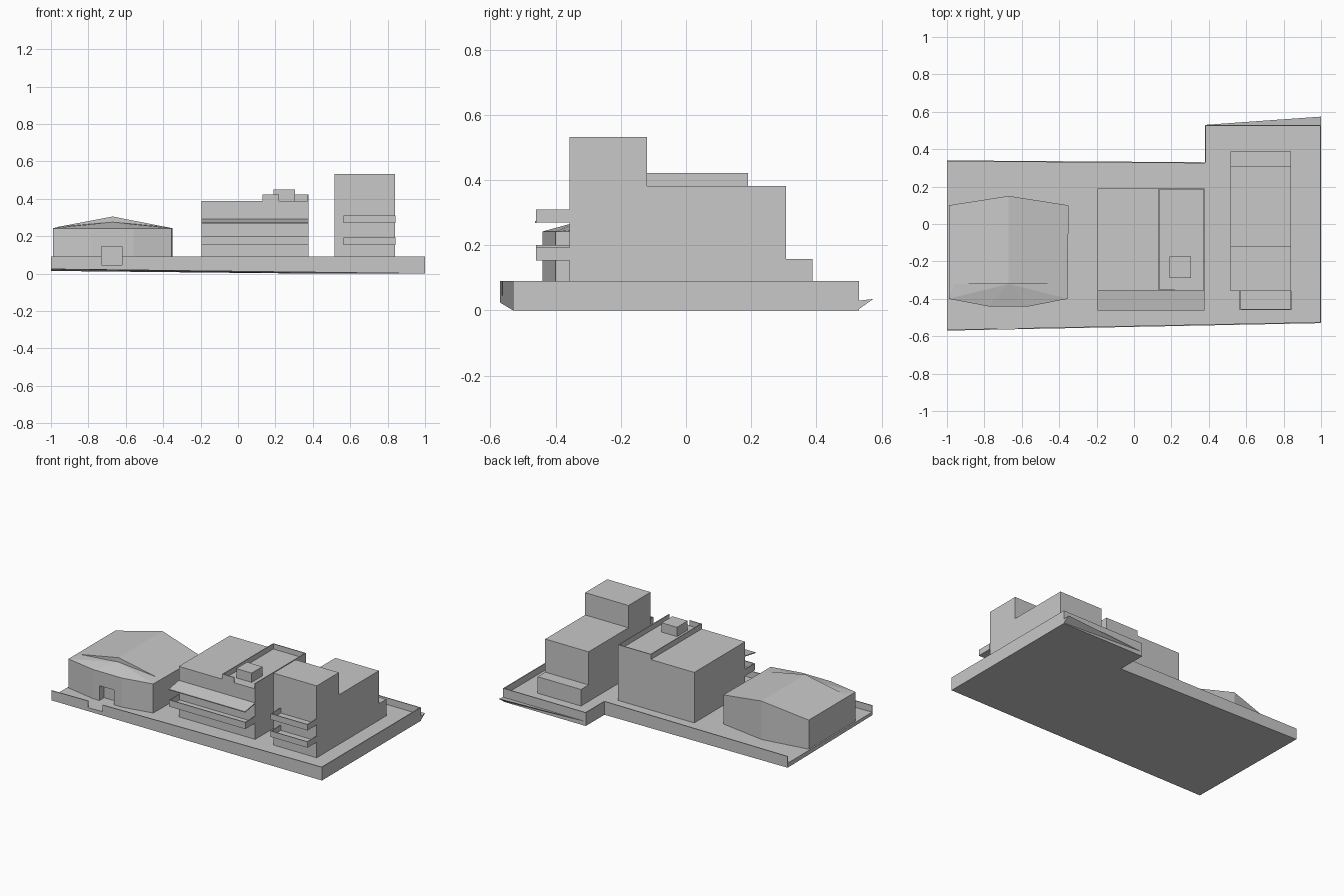
import bpy, bmesh
from mathutils import Vector

cube = bpy.data.objects.get("Cube")
if cube:
    bpy.data.objects.remove(cube, do_unlink=True)

GREY = (0.58, 0.58, 0.58, 1.0)
mat = bpy.data.materials.new("plain grey")
mat.use_nodes = True
mat.diffuse_color = GREY
bsdf = mat.node_tree.nodes["Principled BSDF"]
bsdf.inputs["Base Color"].default_value = GREY
bsdf.inputs["Roughness"].default_value = 0.9

FLOOR, RIM = 0.045, 0.09


def finish(name, bm, fix=True):
    if fix:
        bmesh.ops.recalc_face_normals(bm, faces=bm.faces)
    mesh = bpy.data.meshes.new(name)
    bm.to_mesh(mesh)
    bm.free()
    mesh.materials.append(mat)
    ob = bpy.data.objects.new(name, mesh)
    bpy.context.collection.objects.link(ob)
    return ob


def add_prism(bm, outline, low, high):
    """Closed prism; low and high are numbers or functions of x, y."""
    def level(z, p):
        return z(*p) if callable(z) else z
    bottom = [bm.verts.new((*p, level(low, p))) for p in outline]
    top = [bm.verts.new((*p, level(high, p))) for p in outline]
    bm.faces.new(bottom[::-1])
    bm.faces.new(top)
    n = len(outline)
    for i in range(n):
        j = (i + 1) % n
        bm.faces.new((bottom[i], bottom[j], top[j], top[i]))


def add_box(bm, x0, x1, y0, y1, z0, z1):
    add_prism(bm, [(x0, y0), (x1, y0), (x1, y1), (x0, y1)], z0, z1)


def add_wall(bm, a, b, low, high, t=0.006):
    """Thin upright wall on the left-hand side of the line a to b."""
    a, b = Vector(a), Vector(b)
    d = (b - a).normalized()
    n = Vector((-d.y, d.x)) * t
    add_prism(bm, [tuple(p) for p in (a, b, b + n, a + n)], low, high)


def box(name, *size):
    bm = bmesh.new()
    add_box(bm, *size)
    return finish(name, bm)


def tray(name, x0, x1, y0, y1, z0, z1, t=0.006):
    """Balcony with a floor and three upright sides, open at the top."""
    bm = bmesh.new()
    add_box(bm, x0, x1, y0, y1, z0, z0 + t)
    for a, b in (((x0, y1), (x0, y0)), ((x0, y0), (x1, y0)), ((x1, y0), (x1, y1))):
        add_wall(bm, a, b, z0, z1, t)
    return finish(name, bm)


# Ground slab with a slightly sloping underside
def underside(x, y):
    return max(0.0, 0.012 - 0.012 * x - 0.01 * (y > 0))


plot = [(-1, -0.57), (1, -0.53), (1, 0.53), (0.38, 0.53), (0.38, 0.33), (-1, 0.34)]
bm = bmesh.new()
add_prism(bm, plot, underside, FLOOR)
finish("ground_slab", bm)

# Low boundary wall, open on one end and at the entrance gap
def front_y(x):
    return -0.55 + 0.02 * x


bm = bmesh.new()
for x0, x1 in ((-1, -0.73), (-0.62, 1)):
    add_wall(bm, (x0, front_y(x0)), (x1, front_y(x1)), underside, RIM)
for a, b in zip(plot[1:], plot[2:]):
    add_wall(bm, a, b, underside, RIM)
finish("boundary_wall", bm)

# Sloping flap along the back edge
bm = bmesh.new()
flap = [bm.verts.new(p) for p in ((0.38, 0.53, 0.03), (1, 0.53, 0.004),
                                  (1, 0.574, 0.035), (1, 0.53, 0.03))]
for f in ((0, 1, 2), (0, 2, 3), (1, 3, 2), (0, 3, 1)):
    bm.faces.new([flap[i] for i in f])
finish("back_flap", bm)

# Low hall: walls with a doorway recess
EAVE, RIDGE, MID = 0.242, 0.305, -0.67
hall = [(-0.99, -0.40), (-0.78, -0.44), (-0.56, -0.44), (-0.355, -0.40),
        (-0.35, 0.10), (MID, 0.15), (-0.99, 0.10)]
bm = bmesh.new()
add_prism(bm, hall, FLOOR - 0.01, EAVE)
walls = finish("hall_walls", bm)
cutter = box("door_cutter", -0.73, -0.62, -0.5, -0.39, FLOOR, 0.145)
cut = walls.modifiers.new("doorway", "BOOLEAN")
cut.object = cutter
cut.solver = "EXACT"
bpy.context.view_layer.objects.active = walls
bpy.ops.object.modifier_apply(modifier=cut.name)
bpy.data.objects.remove(cutter, do_unlink=True)

# Hall roof: long gable with a lower hipped front
bm = bmesh.new()
fl, f1, f2, fr, br, bc, bl = [bm.verts.new((*p, EAVE)) for p in hall]
ridge_back = bm.verts.new((MID, 0.15, RIDGE))
ridge_front = bm.verts.new((MID, -0.32, RIDGE))
gable_l = bm.verts.new((-0.96, -0.32, 0.25))
gable_r = bm.verts.new((-0.39, -0.32, 0.25))
hip = bm.verts.new((MID, -0.32, 0.275))
for f in ((bl, gable_l, ridge_front, ridge_back), (br, ridge_back, ridge_front, gable_r),
          (bl, fl, gable_l), (br, gable_r, fr), (bl, ridge_back, bc), (bc, ridge_back, br),
          (gable_l, hip, ridge_front), (hip, gable_r, ridge_front),
          (fl, hip, gable_l), (fl, f1, hip), (f1, f2, hip), (f2, fr, hip),
          (fr, gable_r, hip), (fl, bl, bc, br, fr, f2, f1)):
    bm.faces.new(f)
finish("hall_roof", bm)

# Middle block with roof parapet and rooftop unit
X0, X1, Y0, Y1, ROOF = -0.195, 0.377, -0.355, 0.19, 0.387
box("middle_block", X0, X1, Y0, Y1, FLOOR - 0.01, ROOF)
bm = bmesh.new()
corners = [(0.22, Y0), (X1, Y0), (X1, Y1), (0.13, Y1), (0.13, Y0), (0.22, Y0)]
for a, b in zip(corners[1:], corners[2:]):
    add_wall(bm, a, b, ROOF - 0.004, 0.422)
finish("roof_parapet", bm)
box("rooftop_unit", 0.19, 0.305, -0.29, -0.175, ROOF - 0.004, 0.45)

# Sloping canopy and balcony on the middle block
bm = bmesh.new()
add_prism(bm, [(X0, -0.463), (X1, -0.463), (X1, Y0), (X0, Y0)],
          lambda x, y: 0.268 if y < -0.4 else 0.286,
          lambda x, y: 0.274 if y < -0.4 else 0.292)
finish("front_canopy", bm)
tray("middle_balcony", X0, X1, -0.46, Y0, 0.155, 0.2)

# Stepped tower from one side profile
profile = [(-0.357, FLOOR - 0.01), (0.388, FLOOR - 0.01), (0.388, 0.157), (0.307, 0.157),
           (0.307, 0.381), (-0.12, 0.381), (-0.12, 0.532), (-0.357, 0.532)]
bm = bmesh.new()
side = bm.faces.new([bm.verts.new((0.515, y, z)) for y, z in profile])
new = bmesh.ops.extrude_face_region(bm, geom=[side])["geom"]
bmesh.ops.translate(bm, vec=(0.325, 0, 0),
                    verts=[v for v in new if isinstance(v, bmesh.types.BMVert)])
if not side.is_valid or all(len(e.link_faces) == 2 for e in bm.edges):
    pass
else:
    bmesh.ops.holes_fill(bm, edges=[e for e in bm.edges if len(e.link_faces) == 1])
finish("stepped_tower", bm)

# Tower balconies
for label, z in (("lower", 0.153), ("upper", 0.27)):
    tray(label + "_tower_balcony", 0.565, 0.843, -0.46, -0.357, z, z + 0.04)
